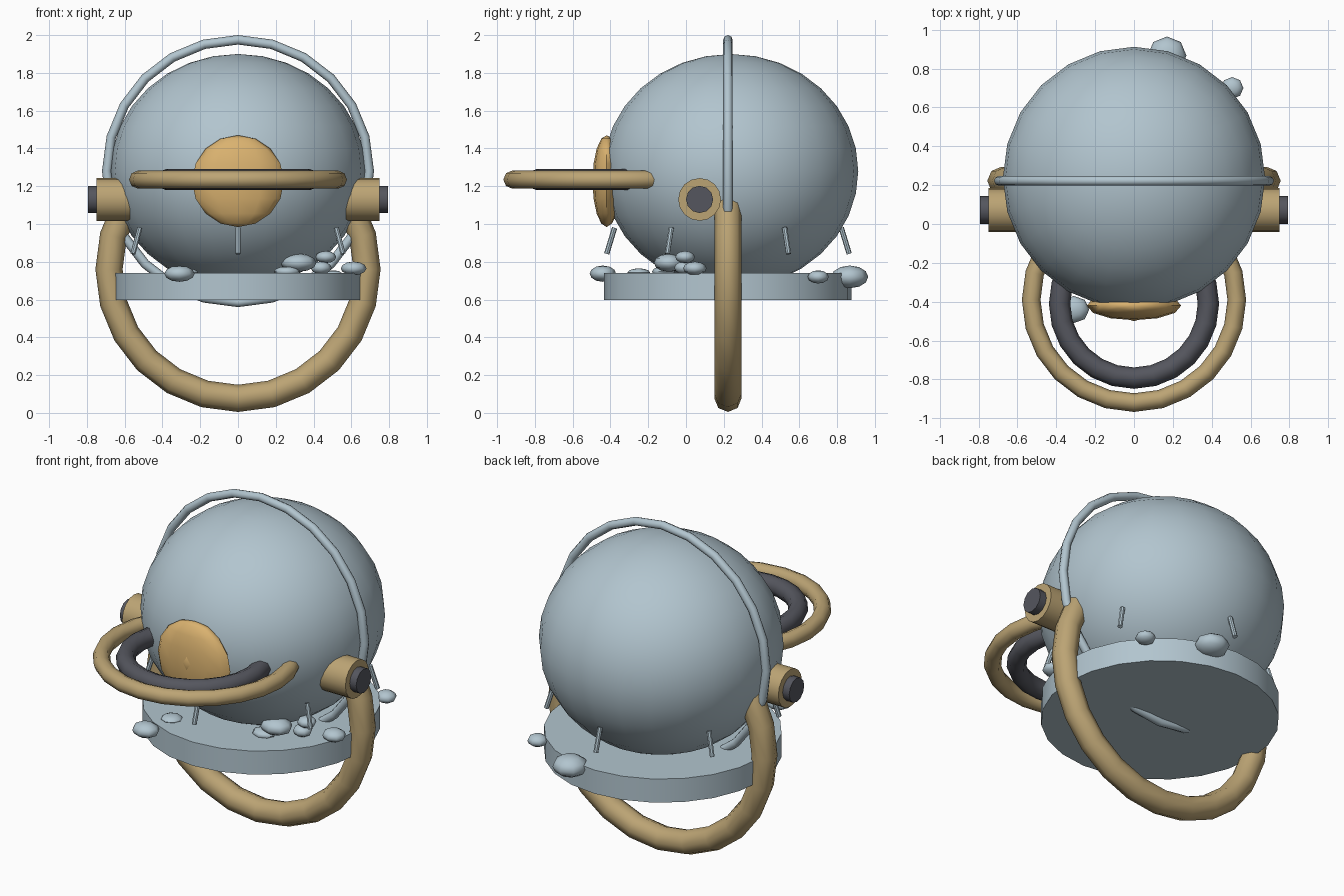
import bpy, math
from mathutils import Vector

if "Cube" in bpy.data.objects:
    bpy.data.objects.remove(bpy.data.objects["Cube"])


def material(name, rgb):
    m = bpy.data.materials.new(name)
    m.diffuse_color = (*rgb, 1)
    m.use_nodes = True
    m.node_tree.nodes["Principled BSDF"].inputs["Base Color"].default_value = m.diffuse_color
    return m


STEEL = material("pale_steel", (0.445, 0.558, 0.623))
BRASS = material("dull_brass", (0.50, 0.37, 0.175))
AMBER = material("amber_glass", (0.70, 0.445, 0.16))
DARK = material("dark_rubber", (0.09, 0.093, 0.112))


def finish(name, mat, smooth=40):
    ob = bpy.context.object
    ob.name = name
    ob.data.materials.append(mat)
    bpy.ops.object.transform_apply(location=False, rotation=True, scale=True)
    bpy.ops.object.shade_smooth_by_angle(angle=math.radians(smooth))
    return ob


def ellipsoid(name, mat, loc, radii, seg=24, rings=16, rot=(0, 0, 0)):
    bpy.ops.mesh.primitive_uv_sphere_add(segments=seg, ring_count=rings, location=loc, rotation=rot)
    bpy.context.object.scale = radii
    return finish(name, mat, 60)


def torus(name, mat, loc, major, minor, upright):
    rot = (math.pi / 2, 0, 0) if upright else (0, 0, 0)
    bpy.ops.mesh.primitive_torus_add(major_segments=24, minor_segments=8, location=loc,
                                     rotation=rot, major_radius=major, minor_radius=minor)
    return finish(name, mat, 60)


def rod(name, mat, a, b, radius, sides):
    a, b = Vector(a), Vector(b)
    bpy.ops.mesh.primitive_cylinder_add(vertices=sides, radius=radius, depth=(b - a).length,
                                        location=(a + b) / 2)
    bpy.context.object.rotation_euler = (b - a).to_track_quat('Z', 'Y').to_euler()
    return finish(name, mat, 35)


CY = 0.222  # shared centre line of dome, collar and upright hoops

# Dome, collar and thin hoop over the dome
ellipsoid("dome", STEEL, (0, 0.237, 1.28), (0.675, 0.675, 0.62))
rod("collar", STEEL, (0, CY, 0.597), (0, CY, 0.74), 0.655, 24)
torus("thin_hoop", STEEL, (0, CY, 1.28), 0.695, 0.025, True)

# Large lower ring and the two flat rings in front
torus("lower_ring", BRASS, (0, CY, 0.76), 0.683, 0.072, True)
torus("front_outer_ring", BRASS, (0, -0.39, 1.235), 0.529, 0.048, False)
torus("front_inner_ring", DARK, (0, -0.41, 1.235), 0.383, 0.055, False)

# Round front window with a slightly raised centre
ellipsoid("front_window", AMBER, (0, -0.42, 1.227), (0.243, 0.075, 0.243), 12, 8)
ellipsoid("window_centre", AMBER, (0, -0.43, 1.235), (0.1, 0.07, 0.1), 8, 6)

# Side bolts
for s, side in ((-1, "left"), (1, "right")):
    rod(side + "_bolt", BRASS, (s * 0.55, 0.072, 1.13), (s * 0.749, 0.072, 1.13), 0.113, 16)
    rod(side + "_bolt_core", DARK, (s * 0.6, 0.072, 1.13), (s * 0.793, 0.072, 1.13), 0.072, 12)

# Six slanted pegs around the dome
for i in range(6):
    t = math.radians(60 * i - 90)
    c, s = math.cos(t), math.sin(t)
    rod("peg", STEEL, (0.6 * c, CY + 0.6 * s, 0.98), (0.642 * c, CY + 0.642 * s, 0.842), 0.014, 8)

# Low-poly pebbles scattered on the collar
for loc, radii in (
    ((-0.31, -0.44, 0.737), (0.08, 0.07, 0.043)),
    ((-0.27, -0.25, 0.743), (0.06, 0.06, 0.022)),
    ((0.26, -0.12, 0.748), (0.07, 0.06, 0.028)),
    ((0.32, -0.09, 0.795), (0.095, 0.08, 0.048)),
    ((0.465, -0.005, 0.825), (0.055, 0.052, 0.032)),
    ((0.44, -0.01, 0.768), (0.055, 0.052, 0.034)),
    ((0.612, 0.047, 0.765), (0.068, 0.062, 0.036)),
    ((0.17, 0.867, 0.72), (0.1, 0.098, 0.06)),
    ((0.505, 0.70, 0.72), (0.058, 0.056, 0.035)),
):
    ellipsoid("pebble", STEEL, loc, radii, 8, 6)
